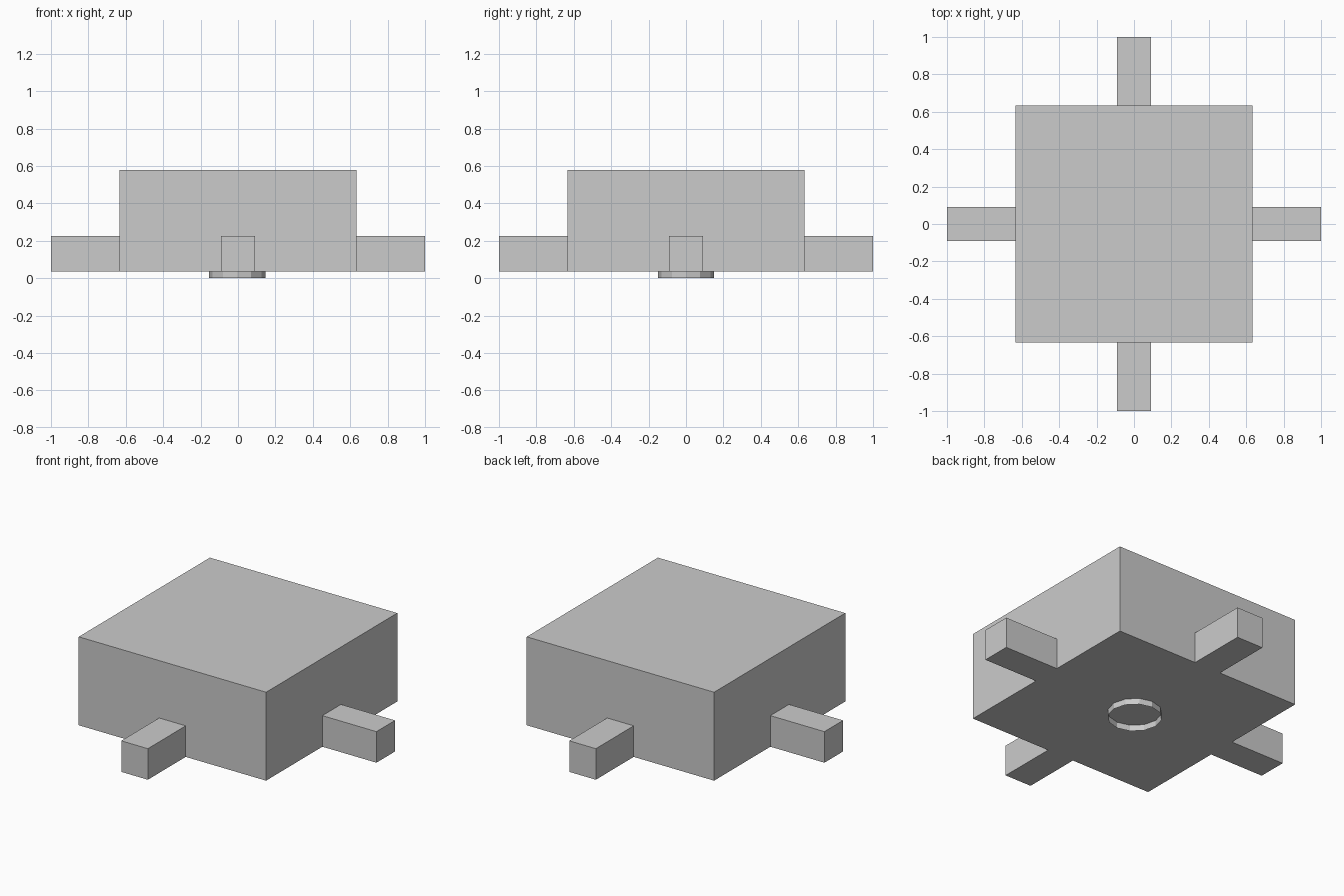
import bpy
import bmesh
from math import pi
from mathutils import Matrix

cube = bpy.data.objects.get("Cube")
if cube:
    bpy.data.objects.remove(cube, do_unlink=True)

# Single plain grey finish
grey = bpy.data.materials.new("plain_grey")
grey.use_nodes = True
color = (0.6, 0.6, 0.6, 1)
grey.diffuse_color = color
grey.node_tree.nodes["Principled BSDF"].inputs["Base Color"].default_value = color

BASE = 0.037      # underside of body and arms
HALF = 0.634      # half width of body
ARM_HALF = 0.09   # half width of arms


def add_object(name, bm):
    mesh = bpy.data.meshes.new(name)
    bm.to_mesh(mesh)
    bm.free()
    mesh.materials.append(grey)
    obj = bpy.data.objects.new(name, mesh)
    bpy.context.collection.objects.link(obj)
    return obj


def box(name, low, high, angle=0):
    """Box between two corners, turned about the vertical axis."""
    size = [h - l for l, h in zip(low, high)]
    centre = [(h + l) / 2 for l, h in zip(low, high)]
    bm = bmesh.new()
    bmesh.ops.create_cube(bm, size=1, matrix=Matrix.Rotation(angle, 4, "Z")
                          @ Matrix.Translation(centre)
                          @ Matrix.Diagonal((*size, 1)))
    return add_object(name, bm)


# Main block
box("body", (-HALF, -HALF, BASE), (HALF, HALF, 0.578))

# Four arms, one at the middle of each side
for i, side in enumerate(("left", "back", "right", "front")):
    box(side + "_arm", (HALF, -ARM_HALF, BASE), (1, ARM_HALF, 0.227), i * pi / 2)

# Thin open collar under the body
bm = bmesh.new()
bmesh.ops.create_cone(bm, cap_ends=False, segments=12, radius1=0.151,
                      radius2=0.151, depth=BASE,
                      matrix=Matrix.Translation((-0.005, 0, BASE / 2)))
add_object("bottom_collar", bm)
